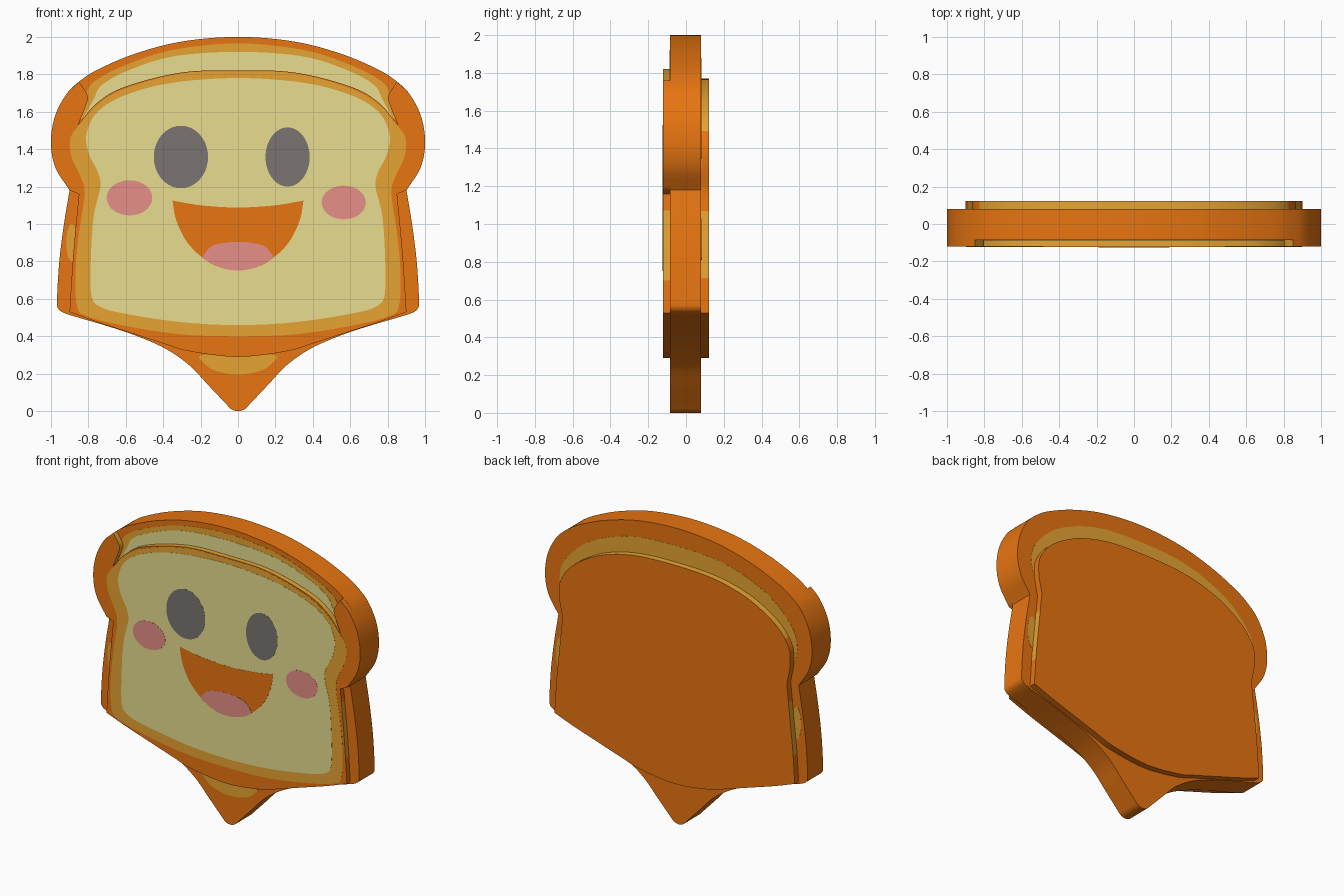
import bpy, bmesh, math
from mathutils import Vector

if "Cube" in bpy.data.objects:
    bpy.data.objects.remove(bpy.data.objects["Cube"])


def material(name, rgb):
    m = bpy.data.materials.new(name)
    m.diffuse_color = (*rgb, 1)
    m.use_nodes = True
    m.node_tree.nodes["Principled BSDF"].inputs["Base Color"].default_value = m.diffuse_color
    return m


CRUST = material("crust orange", (0.896, 0.198, 0.006))
TAN = material("toasted tan", (0.982, 0.456, 0.041))
CREAM = material("bread cream", (1.0, 0.896, 0.342))
PINK = material("cheek pink", (0.982, 0.337, 0.296))
GREY = material("eye grey", (0.198, 0.174, 0.168))


def spline(pts, n=6):
    """Smooth curve through points; flat tangent where it meets the centre line."""
    p = [Vector(q) for q in pts]
    if len(p) < 3:
        return p
    def ghost(end, inner):
        return Vector((-inner.x, inner.y)) if end.x == 0 else end * 2 - inner
    p = [ghost(p[0], p[1])] + p + [ghost(p[-1], p[-2])]
    out = []
    for i in range(1, len(p) - 2):
        a, b, c, d = p[i - 1:i + 3]
        for k in range(n):
            t = k / n
            out.append(0.5 * (2 * b + (c - a) * t + (2 * a - 5 * b + 4 * c - d) * t * t
                              + (3 * b - a - 3 * c + d) * t ** 3))
    return out + [p[-2]]


def chain(*segments):
    """Join splines with sharp corners between them."""
    out = []
    for s in segments:
        for q in spline(s):
            if not out or (q - out[-1]).length > 1e-4:
                out.append(q)
    return out


def mirrored(half):
    return half + [Vector((-q.x, q.y)) for q in reversed(half) if q.x > 1e-4]


def ellipse(cx, cz, rx, rz, n=40):
    return [Vector((cx + rx * math.cos(2 * math.pi * i / n),
                    cz + rz * math.sin(2 * math.pi * i / n))) for i in range(n)]


def slab(name, outline, y0, y1, mats, rule=None):
    """Extrude an x-z outline from y0 to y1; rule picks wall colours."""
    bm = bmesh.new()
    a = [bm.verts.new((q.x, y0, q.y)) for q in outline]
    b = [bm.verts.new((q.x, y1, q.y)) for q in outline]
    bm.faces.new(a)
    bm.faces.new(b)
    for i in range(len(a)):
        j = (i + 1) % len(a)
        f = bm.faces.new((a[i], a[j], b[j], b[i]))
        if rule:
            f.material_index = rule(f.calc_center_median())
    bmesh.ops.recalc_face_normals(bm, faces=bm.faces)
    bmesh.ops.triangulate(bm, faces=[f for f in bm.faces if len(f.verts) > 4])
    me = bpy.data.meshes.new(name)
    bm.to_mesh(me)
    bm.free()
    for m in mats:
        me.materials.append(m)
    me.shade_smooth()
    me.set_sharp_from_angle(angle=math.radians(35))
    ob = bpy.data.objects.new(name, me)
    bpy.context.collection.objects.link(ob)
    return ob


FRONT, BACK = -0.085, 0.08      # faces of the middle slice
FACE = -0.121                   # face of the front slice
T = 0.001                       # thickness of one painted layer


def paint(name, outline, mat, level, layer):
    """Thin plate lying on a surface facing -y."""
    slab(name, outline, level, level - T * layer, [mat])


# Middle slice with rounded shoulders and pointed bottom
lobe = [(0.85, 1.76), (0.92, 1.69), (0.98, 1.57), (1.0, 1.43), (0.975, 1.30), (0.9, 1.18)]
bottom = [(0.93, 1.0), (0.955, 0.8), (0.967, 0.6), (0.962, 0.55), (0.93, 0.525), (0.87, 0.505),
          (0.7, 0.455), (0.55, 0.405), (0.39, 0.335), (0.26, 0.245), (0.16, 0.14),
          (0.07, 0.045), (0.035, 0.01), (0, 0)]
slab("middle_slice", mirrored(chain(
    [(0, 2.0), (0.3, 1.975), (0.55, 1.91), (0.75, 1.825)] + lobe, lobe[-1:] + bottom)),
    FRONT, BACK, [CRUST])


# Front slice, with notched lobes flush with the middle slice
def wall_colour(c):
    top = abs(c.x) < 0.85 and c.z > 1.5
    patch = 0.7 < c.z < 1.05
    return 1 if top or patch else 0


base = [(0.9, 0.53), (0.75, 0.475), (0.58, 0.42), (0.4, 0.362), (0.26, 0.32), (0, 0.29)]
slab("front_slice", mirrored(chain(
    [(0, 1.82), (0.3, 1.81), (0.6, 1.735), (0.75, 1.65), (0.855, 1.53)],
    [(0.855, 1.53), (0.81, 1.64), (0.805, 1.69), (0.85, 1.76)],
    lobe,
    [(0.9, 1.18), (0.85, 1.16)],
    [(0.85, 1.16), (0.875, 0.9), (0.89, 0.7), (0.9, 0.53)],
    base)), FRONT, FACE, [CRUST, TAN], wall_colour)

# Back slice
slab("back_slice", mirrored(chain(
    [(0, 1.77), (0.3, 1.755), (0.55, 1.69), (0.75, 1.575), (0.85, 1.45), (0.865, 1.33),
     (0.84, 1.19)],
    [(0.84, 1.19), (0.865, 0.95), (0.885, 0.75), (0.9, 0.53)],
    base)), BACK, 0.122, [CRUST, TAN], wall_colour)

# Bread showing above the front slice
paint("upper_toast_band", mirrored(chain(
    [(0, 1.965), (0.35, 1.93), (0.6, 1.85), (0.77, 1.76), (0.82, 1.68)],
    [(0.82, 1.68), (0.85, 1.56)], [(0.6, 1.6), (0, 1.7)])), TAN, FRONT, 1)
paint("upper_bread", mirrored(chain(
    [(0, 1.92), (0.35, 1.895), (0.6, 1.815), (0.73, 1.74), (0.77, 1.67)],
    [(0.77, 1.67), (0.83, 1.56)], [(0.6, 1.6), (0, 1.7)])), CREAM, FRONT, 2)

# Toasted spots around the edges
paint("lower_toast_spot", mirrored(chain(
    [(0, 0.315), (0.2, 0.3)],
    [(0.21, 0.285), (0.15, 0.23), (0.08, 0.205), (0, 0.195)])), TAN, FRONT, 1)
paint("side_toast_spot", ellipse(-0.888, 0.9, 0.03, 0.1), TAN, FRONT, 1)
for side, s in (("left", -1), ("right", 1)):
    slab("back_toast_spot_" + side, ellipse(s * 0.885, 0.92, 0.033, 0.11),
         BACK, BACK + T, [TAN])
slab("back_toast_band", mirrored(chain(
    [(0, 1.88), (0.35, 1.855), (0.65, 1.745), (0.83, 1.59), (0.89, 1.45), (0.86, 1.29)],
    [(0.8, 1.29), (0.7, 1.5)], [(0.4, 1.65), (0, 1.7)])), BACK, BACK + T, [TAN])

# Toasted rim and bread of the front slice
paint("toast_rim", mirrored(chain(
    [(0, 1.815), (0.3, 1.805), (0.6, 1.725), (0.75, 1.64), (0.85, 1.53)],
    [(0.85, 1.53), (0.895, 1.46), (0.89, 1.36), (0.84, 1.25), (0.82, 1.16), (0.85, 0.95),
     (0.868, 0.75), (0.86, 0.56), (0.8, 0.505), (0.6, 0.455), (0.3, 0.41), (0, 0.4)])),
    TAN, FACE, 1)
paint("bread", mirrored(chain(
    [(0, 1.78), (0.35, 1.755), (0.6, 1.69), (0.75, 1.6), (0.81, 1.48), (0.795, 1.37),
     (0.75, 1.28), (0.735, 1.2), (0.77, 1.05), (0.785, 0.85), (0.785, 0.63), (0.74, 0.56),
     (0.6, 0.52), (0.3, 0.475), (0, 0.46)])), CREAM, FACE, 2)

# Face details
for name, e, mat in (("left_eye", (-0.305, 1.358, 0.145, 0.167), GREY),
                     ("right_eye", (0.265, 1.358, 0.118, 0.158), GREY),
                     ("left_cheek", (-0.58, 1.14, 0.122, 0.094), PINK),
                     ("right_cheek", (0.565, 1.115, 0.118, 0.09), PINK)):
    paint(name, ellipse(*e), mat, FACE, 3)
paint("mouth", mirrored(chain(
    [(0, 1.088), (0.2, 1.1), (0.35, 1.125)],
    [(0.35, 1.125), (0.33, 1.02), (0.27, 0.9), (0.17, 0.805), (0.08, 0.763), (0, 0.752)])),
    CRUST, FACE, 3)
paint("tongue", mirrored(chain(
    [(0, 0.905), (0.1, 0.895), (0.15, 0.875), (0.19, 0.825)],
    [(0.19, 0.82), (0.17, 0.805), (0.08, 0.763), (0, 0.752)])), PINK, FACE, 4)
